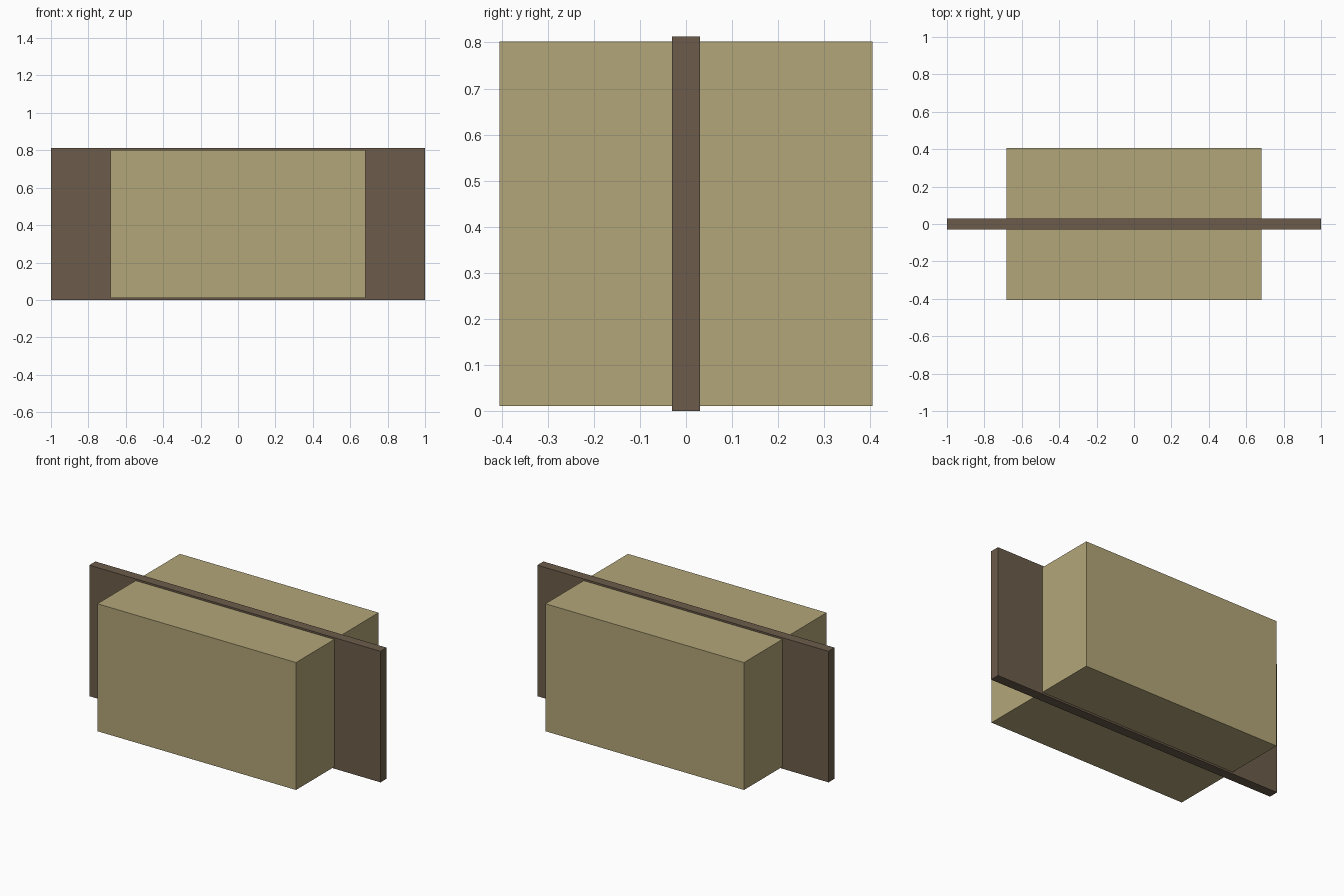
import bpy

if "Cube" in bpy.data.objects:
    bpy.data.objects.remove(bpy.data.objects["Cube"])


def material(name, color):
    mat = bpy.data.materials.new(name)
    mat.diffuse_color = (*color, 1.0)
    mat.use_nodes = True
    mat.node_tree.nodes["Principled BSDF"].inputs["Base Color"].default_value = mat.diffuse_color
    return mat


def box(name, size, center, mat):
    bpy.ops.mesh.primitive_cube_add(size=1, location=center)
    ob = bpy.context.object
    ob.name = name
    ob.scale = size
    bpy.ops.object.transform_apply(location=False, rotation=False, scale=True)
    ob.data.materials.append(mat)
    return ob


tan = material("tan", (0.45, 0.38, 0.19))
brown = material("brown", (0.15, 0.107, 0.069))

# Main block, slightly raised and slightly lower than the panel
box("main_block", (1.364, 0.81, 0.791), (0, 0, 0.4065), tan)

# Thin upright panel running lengthwise through the block
box("center_panel", (2.0, 0.06, 0.813), (0, 0, 0.4065), brown)
